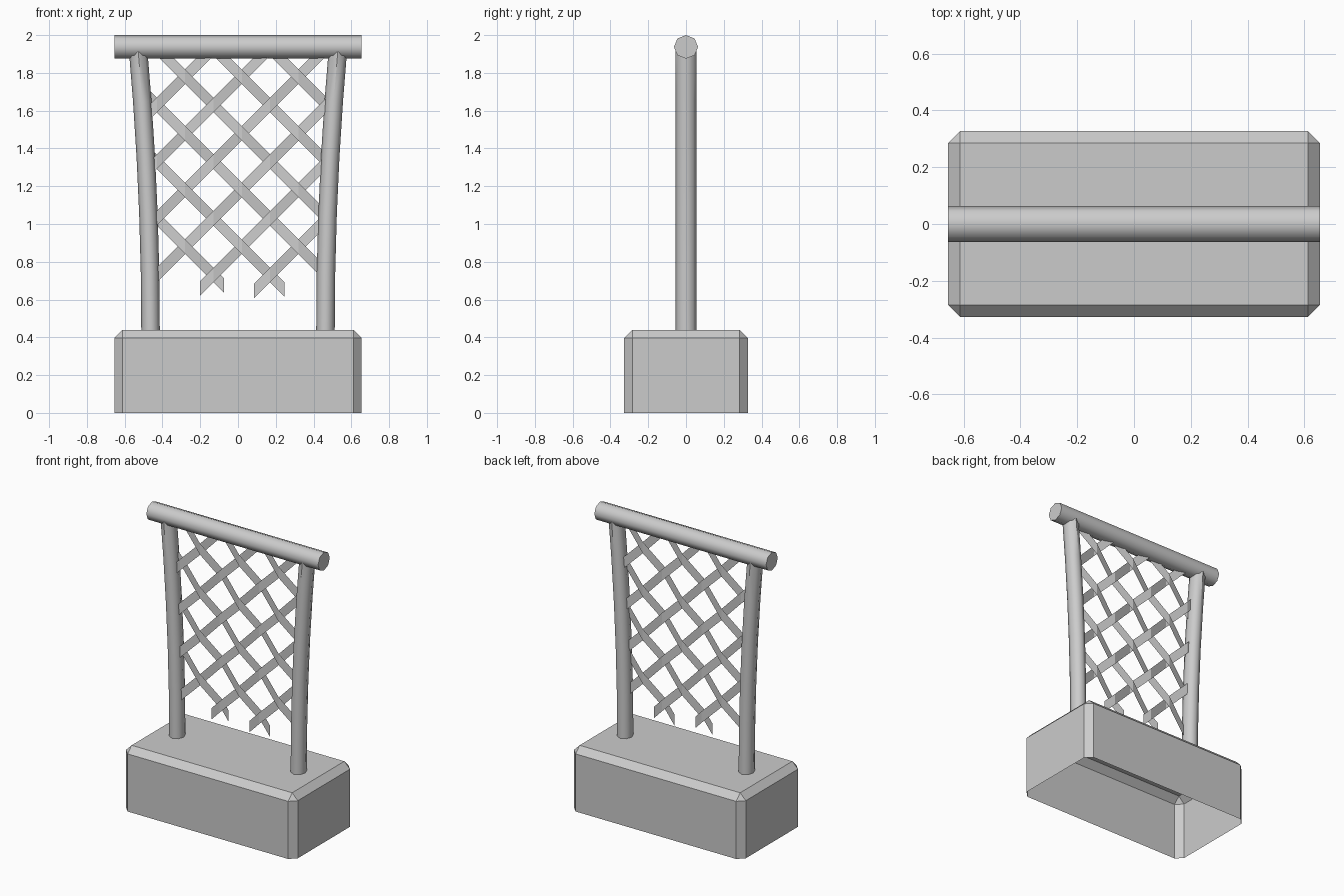
import bpy, bmesh, math

if "Cube" in bpy.data.objects:
    bpy.data.objects.remove(bpy.data.objects["Cube"])


def finish(name, bm, smooth=False):
    bmesh.ops.recalc_face_normals(bm, faces=bm.faces)
    me = bpy.data.meshes.new(name)
    bm.to_mesh(me)
    bm.free()
    ob = bpy.data.objects.new(name, me)
    bpy.context.collection.objects.link(ob)
    if smooth:
        bpy.ops.object.select_all(action='DESELECT')
        ob.select_set(True)
        bpy.context.view_layer.objects.active = ob
        bpy.ops.object.shade_smooth_by_angle(angle=math.radians(50))
    return ob


def loft(rings):
    """Closed tube through a list of equal-sized rings of points."""
    bm = bmesh.new()
    vs = [[bm.verts.new(p) for p in r] for r in rings]
    n = len(vs[0])
    for a, b in zip(vs, vs[1:]):
        for i in range(n):
            bm.faces.new((a[i], a[(i + 1) % n], b[(i + 1) % n], b[i]))
    bm.faces.new(vs[0])
    bm.faces.new(vs[-1])
    return bm


OCT = [(math.cos(i * math.pi / 4), math.sin(i * math.pi / 4)) for i in range(8)]

# Base block: open underneath, top and vertical edges chamfered
bm = bmesh.new()
bmesh.ops.create_cube(bm, size=1)
for v in bm.verts:
    v.co = (v.co.x * 1.31, v.co.y * 0.655, (v.co.z + 0.5) * 0.44)
floor = [f for f in bm.faces if f.calc_center_median().z < 0.01]
bmesh.ops.delete(bm, geom=floor, context='FACES_ONLY')
bmesh.ops.recalc_face_normals(bm, faces=bm.faces)
bmesh.ops.bevel(bm, geom=[e for e in bm.edges if not e.is_boundary],
                offset=0.043, offset_type='OFFSET', segments=1,
                affect='EDGES', profile=0.5)
finish("base", bm)

# Top beam
finish("top_beam", loft([[(x, 0.064 * c, 1.9375 + 0.0625 * s) for c, s in OCT]
                         for x in (-0.655, 0.655)]), True)

# Posts, flaring outward towards the top, mirrored
post = finish("posts", loft([[(0.463 + 0.03 * (z - 0.44) ** 2 + 0.049 * c, 0.055 * s, z)
                              for c, s in OCT]
                             for z in (0.43, 0.75, 1.05, 1.35, 1.65, 1.93)]), True)
post.modifiers.new("mirror", 'MIRROR')

# Woven lattice: two families of flat diagonal strips
STEP, SHIFT, AMP, HALF, SIDE, TOP = 0.15, 0.02, 0.016, 0.039, 0.48, 1.93


def weave(x):
    """Triangle wave that swaps sides at every crossing."""
    t = ((x - SHIFT) / STEP) % 2
    return AMP * (1 - 2 * t if t < 1 else 2 * t - 3)


def strip(bm, slope, c, x0, x1):
    knots = [SHIFT + STEP * n for n in range(-6, 7)]
    xs = [x0] + [x for x in knots if x0 + 0.005 < x < x1 - 0.005] + [x1]
    pairs = [[bm.verts.new((x, slope * weave(x), slope * x + c + d)) for d in (-HALF, HALF)]
             for x in xs]
    for (a, b), (p, q) in zip(pairs, pairs[1:]):
        bm.faces.new((a, p, q, b))


rising_start = {0: 0.085, 1: -0.20}
falling_end = {0: -0.075, 1: 0.245}
rising, falling = bmesh.new(), bmesh.new()
for k in range(6):
    c = 0.56 + 0.3 * k
    strip(rising, 1, c, rising_start.get(k, -SIDE), min(SIDE, TOP - c))
    c = 0.60 + 0.3 * k
    strip(falling, -1, c, max(-SIDE, c - TOP), falling_end.get(k, SIDE))
finish("lattice_rising", rising)
finish("lattice_falling", falling)
